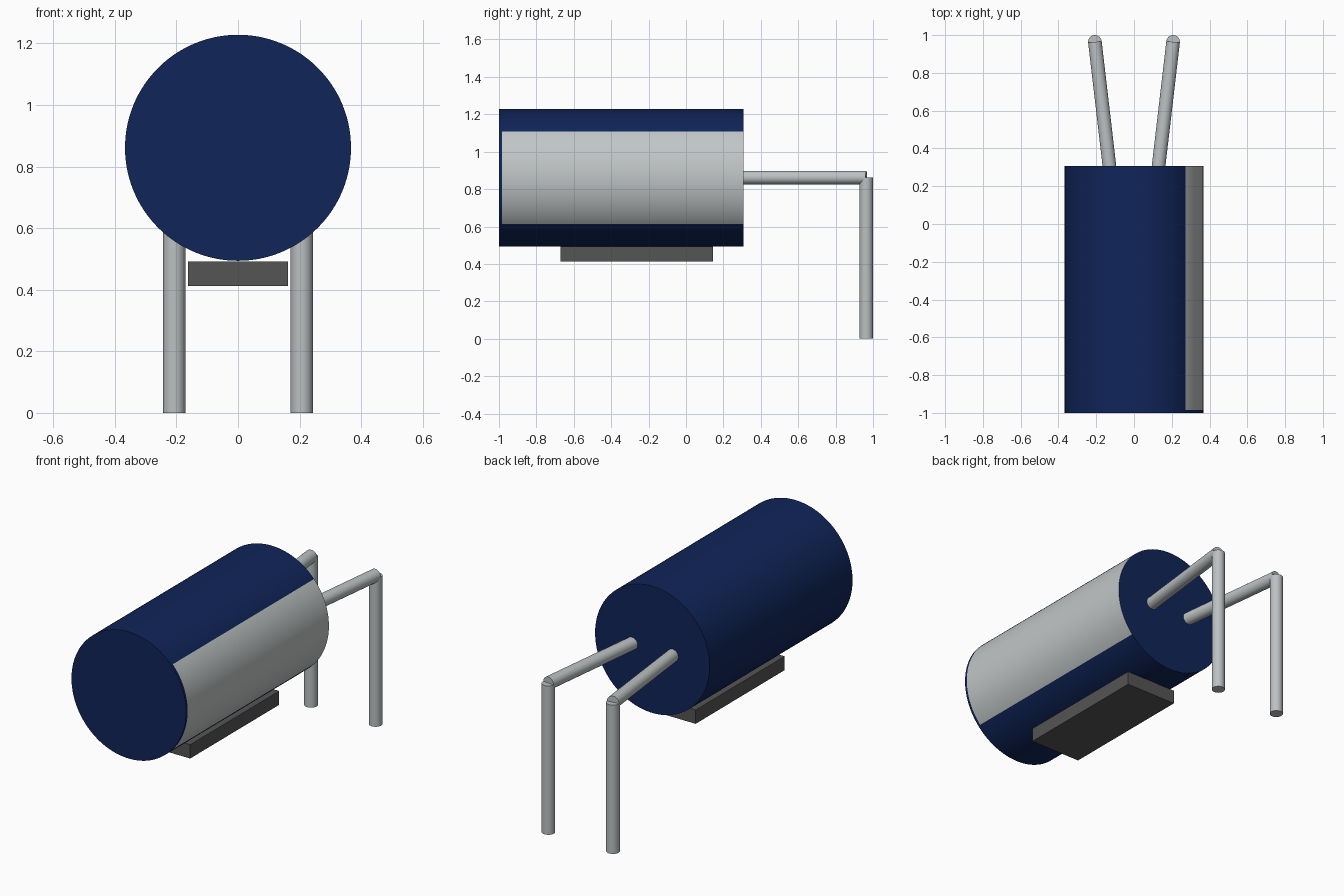
import bpy, bmesh, math
from mathutils import Vector

cube = bpy.data.objects.get("Cube")
if cube:
    bpy.data.objects.remove(cube, do_unlink=True)


def material(name, rgb):
    mat = bpy.data.materials.new(name)
    mat.use_nodes = True
    mat.diffuse_color = (*rgb, 1)
    mat.node_tree.nodes["Principled BSDF"].inputs["Base Color"].default_value = (*rgb, 1)
    return mat


navy = material("navy sleeve", (0.005, 0.018, 0.1))
silver = material("pale grey stripe", (0.53, 0.56, 0.56))
metal = material("lead metal", (0.5, 0.53, 0.54))
dark = material("dark grey pad", (0.09, 0.09, 0.09))


def add_object(name, bm, *mats):
    bmesh.ops.recalc_face_normals(bm, faces=bm.faces)
    mesh = bpy.data.meshes.new(name)
    bm.to_mesh(mesh)
    bm.free()
    for mat in mats:
        mesh.materials.append(mat)
    obj = bpy.data.objects.new(name, mesh)
    bpy.context.collection.objects.link(obj)
    return obj


def smooth(obj):
    bpy.ops.object.select_all(action="DESELECT")
    obj.select_set(True)
    bpy.context.view_layer.objects.active = obj
    bpy.ops.object.shade_smooth_by_angle(angle=math.radians(35))


# Body: horizontal cylinder, with a loop that ends the stripe short of the front
RADIUS, AXIS_Z, SEGMENTS = 0.367, 0.861, 128
STRIPE_STEPS = 15          # stripe half width in segments
bm = bmesh.new()
rings = []
for y in (-1.0, -0.985, 0.308):
    rings.append([bm.verts.new((RADIUS * math.cos(2 * math.pi * i / SEGMENTS), y,
                                AXIS_Z + RADIUS * math.sin(2 * math.pi * i / SEGMENTS)))
                  for i in range(SEGMENTS)])
bm.faces.new(rings[0])
bm.faces.new(rings[-1])
for r in range(2):
    for i in range(SEGMENTS):
        j = (i + 1) % SEGMENTS
        face = bm.faces.new((rings[r][i], rings[r][j], rings[r + 1][j], rings[r + 1][i]))
        # Stripe runs along the left flank
        in_stripe = i < STRIPE_STEPS or i >= SEGMENTS - STRIPE_STEPS
        face.material_index = 1 if r == 1 and in_stripe else 0
smooth(add_object("body", bm, navy, silver))

# Pad under the body
bm = bmesh.new()
bmesh.ops.create_cube(bm, size=1)
bmesh.ops.scale(bm, vec=(0.326, 0.815, 0.08), verts=bm.verts)
bmesh.ops.translate(bm, vec=(0, -0.263, 0.452), verts=bm.verts)
add_object("pad", bm, dark)


# Leads: splayed rods from the back, then straight down
def rod(name, start, end, radius=0.036):
    start, end = Vector(start), Vector(end)
    axis = end - start
    bm = bmesh.new()
    bmesh.ops.create_cone(bm, cap_ends=True, segments=32, radius1=radius,
                          radius2=radius, depth=axis.length)
    bmesh.ops.rotate(bm, matrix=axis.to_track_quat("Z", "Y").to_matrix(), verts=bm.verts)
    bmesh.ops.translate(bm, vec=(start + end) / 2, verts=bm.verts)
    smooth(add_object(name, bm, metal))


for side, s in (("left", 1), ("right", -1)):
    rod(f"{side}_lead_arm", (s * 0.127, 0.28, 0.862), (s * 0.207, 0.964, 0.862))
    rod(f"{side}_lead_leg", (s * 0.207, 0.964, 0), (s * 0.207, 0.964, 0.862))
